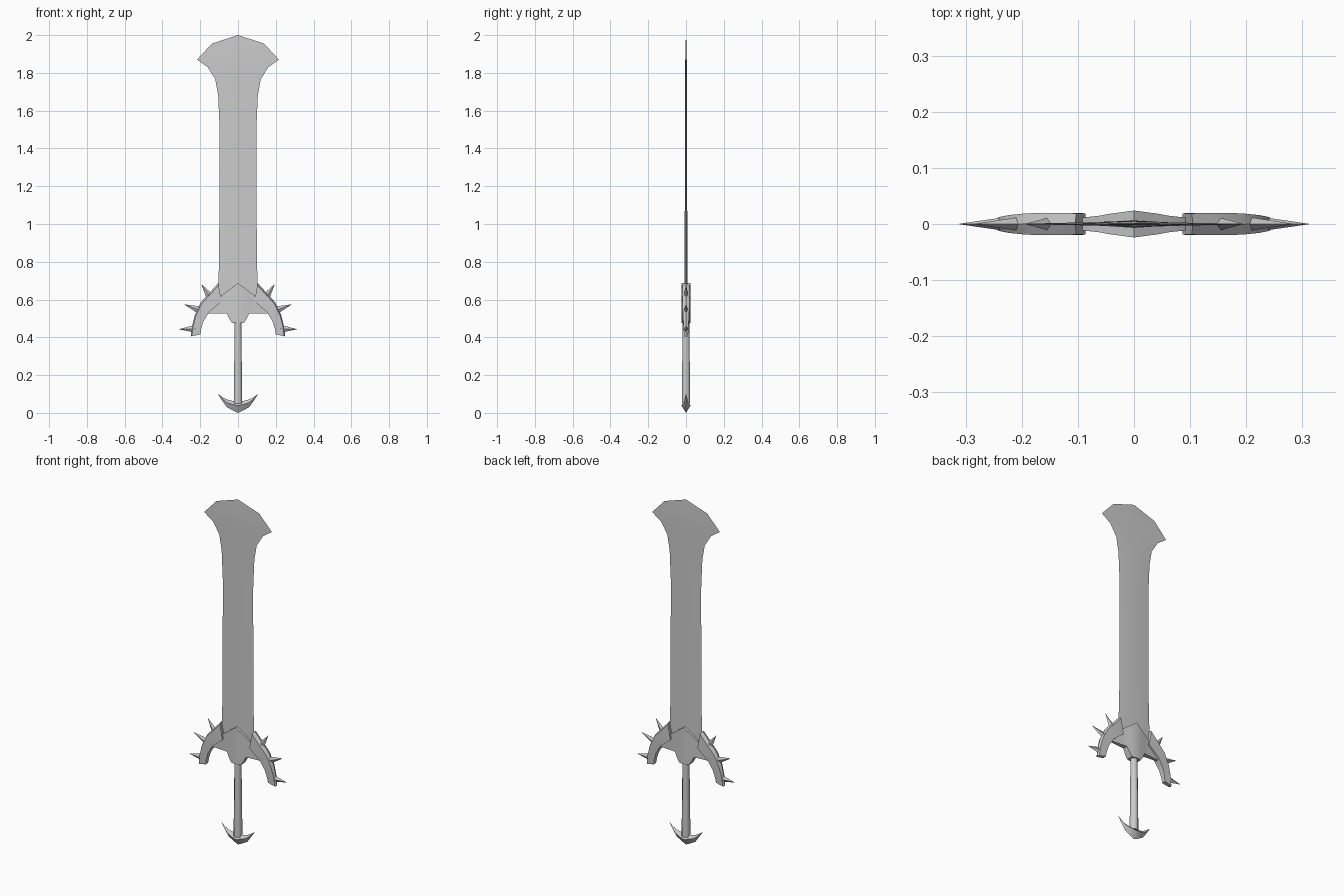
import bpy
import bmesh
from mathutils import Vector

old = bpy.data.objects.get("Cube")
if old:
    bpy.data.objects.remove(old, do_unlink=True)

# One plain metal for the whole sword
metal = bpy.data.materials.new("grey metal")
metal.use_nodes = True
GREY = (0.6, 0.6, 0.6, 1)
metal.diffuse_color = GREY
metal.node_tree.nodes["Principled BSDF"].inputs["Base Color"].default_value = GREY


def loft(name, rings, angle=0.6):
    """Skin a list of equal-length point rings and cap both ends."""
    bm = bmesh.new()
    loops = [[bm.verts.new(p) for p in ring] for ring in rings]
    n = len(loops[0])
    for a, b in zip(loops, loops[1:]):
        for i in range(n):
            j = (i + 1) % n
            bm.faces.new((a[i], a[j], b[j], b[i]))
    bm.faces.new(loops[0])
    bm.faces.new(loops[-1])
    bmesh.ops.remove_doubles(bm, verts=bm.verts, dist=0.00005)
    bmesh.ops.recalc_face_normals(bm, faces=bm.faces)
    mesh = bpy.data.meshes.new(name)
    bm.to_mesh(mesh)
    bm.free()
    mesh.materials.append(metal)
    obj = bpy.data.objects.new(name, mesh)
    bpy.context.collection.objects.link(obj)
    bpy.ops.object.select_all(action='DESELECT')
    obj.select_set(True)
    bpy.context.view_layer.objects.active = obj
    bpy.ops.object.shade_smooth_by_angle(angle=angle)
    return obj


# Blade: diamond sections given as height, half width, half thickness
blade = [(0.55, 0.098, 0.007), (0.70, 0.104, 0.007), (0.80, 0.100, 0.007),
         (1.50, 0.097, 0.006), (1.68, 0.105, 0.006), (1.765, 0.12, 0.006),
         (1.83, 0.16, 0.005), (1.87, 0.217, 0.004), (1.955, 0.138, 0.002),
         (2.0, 0.001, 0.0005)]
loft("blade", [[(-w, 0, z), (0, -t, z), (w, 0, z), (0, t, z)] for z, w, t in blade])

# Guard centre: columns given as x, top, bottom, half thickness
half = [(0.155, 0.55, 0.527, 0.007), (0.087, 0.622, 0.527, 0.012),
        (0.06, 0.643, 0.527, 0.015), (0.045, 0.654, 0.497, 0.018),
        (0.03, 0.665, 0.475, 0.020)]
columns = ([(-x, a, b, t) for x, a, b, t in half] + [(0, 0.687, 0.475, 0.024)]
           + half[::-1])
loft("guard_centre", [[(x, -t, b), (x, -t, a), (x, t, a), (x, t, b)]
                      for x, a, b, t in columns])

# Curved guard arms: outer point, inner point, half thickness
arm = [((0.105, 0.687), (0.086, 0.59), 0.019), ((0.15, 0.637), (0.11, 0.570), 0.020),
       ((0.197, 0.585), (0.152, 0.535), 0.019), ((0.228, 0.52), (0.183, 0.485), 0.016),
       ((0.243, 0.46), (0.195, 0.445), 0.013), ((0.250, 0.405), (0.2, 0.415), 0.011)]
spikes = [((0.147, 0.612), (0.195, 0.683)), ((0.200, 0.543), (0.286, 0.575)),
          ((0.225, 0.445), (0.314, 0.443))]


def arm_ring(s, outer, inner, t):
    o, i = Vector(outer), Vector(inner)
    e = o.lerp(i, 0.12)
    return [(s * o.x, 0, o.y), (s * e.x, -t, e.y), (s * i.x, -t, i.y),
            (s * i.x, t, i.y), (s * e.x, t, e.y)]


def spike_ring(s, base, tip, f):
    b, p = Vector(base), Vector(tip)
    d = (p - b).normalized()
    side, c, r = Vector((-d.y, d.x)) * 0.021 * (1 - f), b.lerp(p, f), 0.013 * (1 - f)
    return [(s * (c.x + side.x), 0, c.y + side.y), (s * c.x, -r, c.y),
            (s * (c.x - side.x), 0, c.y - side.y), (s * c.x, r, c.y)]


for s, label in ((1, "left"), (-1, "right")):
    loft(label + "_guard_arm", [arm_ring(s, *row) for row in arm])
    for k, (base, tip) in enumerate(spikes):
        loft(f"{label}_spike_{k + 1}",
             [spike_ring(s, base, tip, f) for f in (0, 0.99)], 0.5)

# Grip: slim eight-sided rod, a little thicker at the pommel
bpy.ops.mesh.primitive_cone_add(vertices=8, radius1=0.024, radius2=0.019, depth=0.44,
                                location=(0, 0, 0.27), rotation=(0, 0, 0.3927))
grip = bpy.context.object
grip.name = "grip"
grip.data.materials.append(metal)
bpy.ops.object.shade_smooth_by_angle(angle=0.9)

# Pommel: crescent columns given as x, top, bottom, half thickness
side = [(0.106, 0.101, 0.0995, 0.0005), (0.085, 0.085, 0.066, 0.006),
        (0.06, 0.071, 0.031, 0.012), (0.03, 0.064, 0.014, 0.019)]
crescent = ([(-x, a, b, t) for x, a, b, t in side] + [(0, 0.062, 0.0, 0.024)]
            + side[::-1])
loft("pommel", [[(x, 0, b), (x, -t, (a + b) / 2 + 0.008 * t / 0.024), (x, 0, a),
                 (x, t, (a + b) / 2 + 0.008 * t / 0.024)] for x, a, b, t in crescent])
